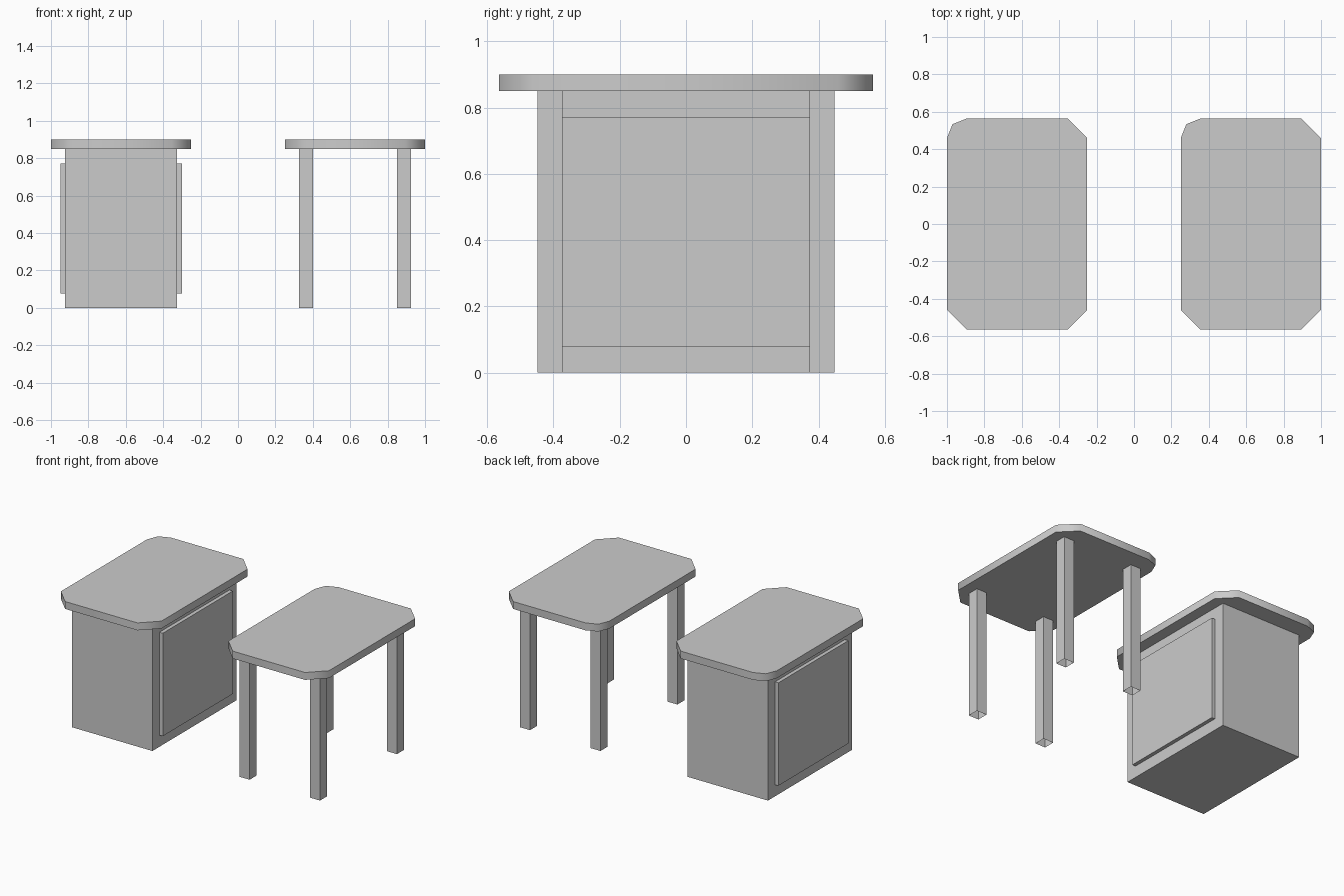
import bpy, bmesh, math

# Remove the default cube
cube = bpy.data.objects.get("Cube")
if cube:
    bpy.data.objects.remove(cube, do_unlink=True)

# Single plain grey
GREY = (0.6, 0.6, 0.6, 1.0)
grey = bpy.data.materials.new("plain grey")
grey.use_nodes = True
grey.diffuse_color = GREY
grey.node_tree.nodes["Principled BSDF"].inputs["Base Color"].default_value = GREY


def finish(name, bm):
    mesh = bpy.data.meshes.new(name)
    bmesh.ops.recalc_face_normals(bm, faces=bm.faces)
    bm.to_mesh(mesh)
    bm.free()
    mesh.materials.append(grey)
    obj = bpy.data.objects.new(name, mesh)
    bpy.context.collection.objects.link(obj)
    return obj


def box(name, center, size, open_bottom=False):
    bm = bmesh.new()
    bmesh.ops.create_cube(bm, size=1)
    for v in bm.verts:
        v.co = [c + s * p for c, s, p in zip(center, size, v.co)]
    if open_bottom:
        low = [f for f in bm.faces if f.normal.z < -0.9]
        bmesh.ops.delete(bm, geom=low, context="FACES_ONLY")
    return finish(name, bm)


# Tabletop: clipped corners, with one corner cut in two facets
HX, HY, CUT, THICK, TOP = 0.375, 0.564, 0.105, 0.05, 0.90


def tabletop(name, cx):
    outline = [(HX, HY - CUT), (HX - CUT, HY),
               (-HX + CUT, HY), (-HX + 0.03, HY - 0.03), (-HX, HY - CUT),
               (-HX, -HY + CUT), (-HX + CUT, -HY),
               (HX - CUT, -HY), (HX, -HY + CUT)]
    bm = bmesh.new()
    face = bm.faces.new([bm.verts.new((cx + x, y, TOP - THICK)) for x, y in outline])
    ext = bmesh.ops.extrude_face_region(bm, geom=[face], use_keep_orig=True)
    for v in ext["geom"]:
        if isinstance(v, bmesh.types.BMVert):
            v.co.z = TOP
    obj = finish(name, bm)
    # Rounded look on the rim, crisp top and bottom edges
    bpy.ops.object.select_all(action="DESELECT")
    obj.select_set(True)
    bpy.context.view_layer.objects.active = obj
    bpy.ops.object.shade_smooth_by_angle(angle=math.radians(50))


CABINET_X, TABLE_X = -0.625, 0.625
HEIGHT = TOP - THICK

# Cabinet with a raised panel on each long side
tabletop("cabinet_top", CABINET_X)
box("cabinet_body", (CABINET_X, 0, HEIGHT / 2), (0.6, 0.896, HEIGHT))
for side, sx in (("left", 1), ("right", -1)):
    box(f"cabinet_panel_{side}", (CABINET_X + sx * 0.3125, 0, 0.425),
        (0.025, 0.746, 0.694))

# Table on four square legs, hollow underneath
tabletop("table_top", TABLE_X)
for side, sx in (("left", 1), ("right", -1)):
    for end, sy in (("front", -1), ("back", 1)):
        box(f"table_leg_{end}_{side}",
            (TABLE_X + sx * 0.2625, sy * 0.41, HEIGHT / 2),
            (0.075, 0.075, HEIGHT), open_bottom=True)
